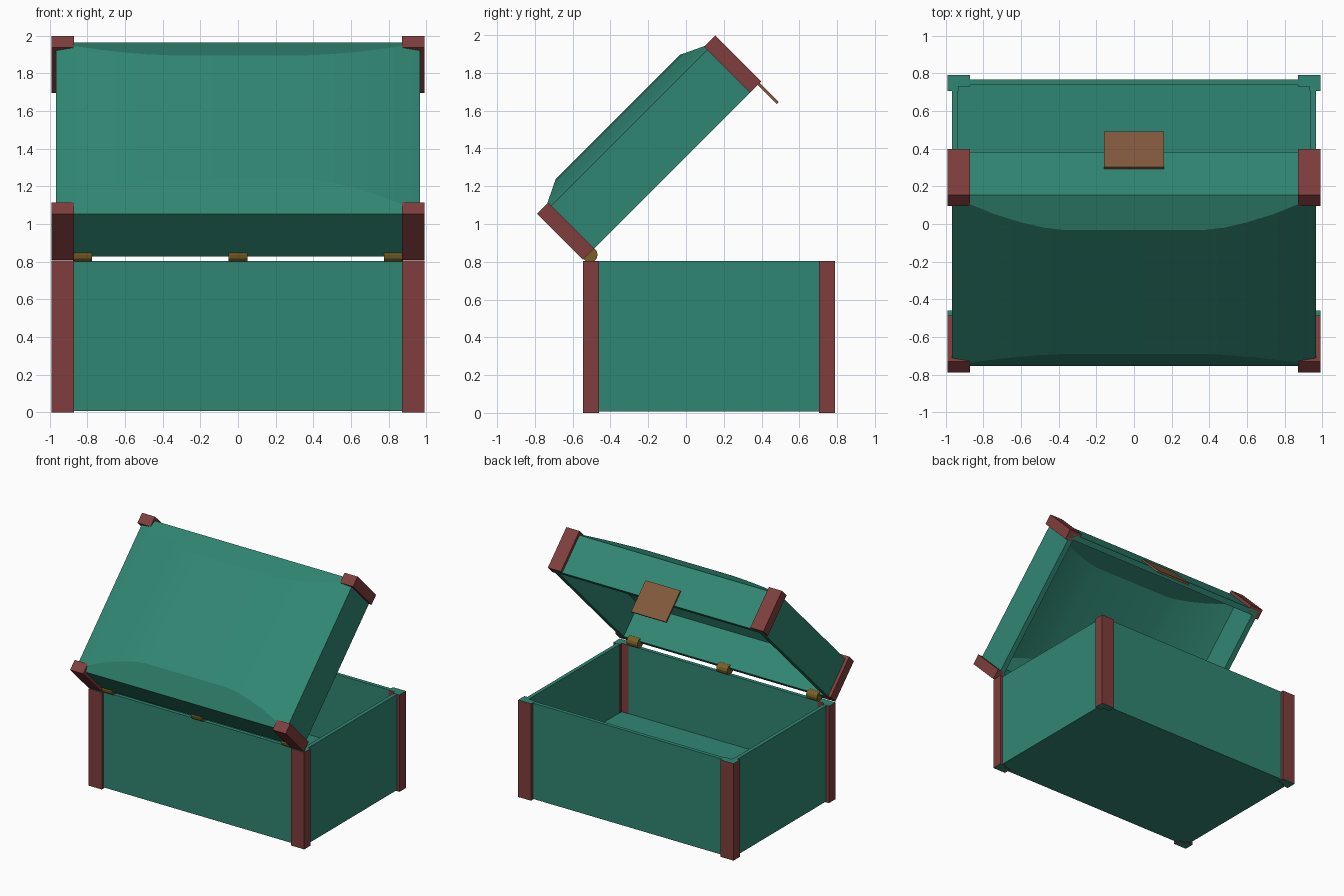
import bpy, bmesh, math
from mathutils import Matrix, Vector

if "Cube" in bpy.data.objects:
    bpy.data.objects.remove(bpy.data.objects["Cube"])


def material(name, rgb):
    m = bpy.data.materials.new(name)
    m.diffuse_color = (*rgb, 1)
    m.use_nodes = True
    m.node_tree.nodes["Principled BSDF"].inputs["Base Color"].default_value = m.diffuse_color
    return m


GREEN = material("green_paint", (0.03, 0.24, 0.17))
RED = material("red_trim", (0.21, 0.048, 0.045))
BROWN = material("brown_latch", (0.22, 0.10, 0.045))
GOLD = material("brass", (0.19, 0.115, 0.02))

# Lid space: y runs from hinge edge to opening edge, z is lid height
LID = Matrix.Translation((0, -0.545, 0.81)) @ Matrix.Rotation(math.radians(45), 4, 'X')
DEPTH = 1.335


def finish(bm, name, mats, matrix=Matrix()):
    bmesh.ops.recalc_face_normals(bm, faces=bm.faces[:])
    me = bpy.data.meshes.new(name)
    bm.to_mesh(me)
    bm.free()
    ob = bpy.data.objects.new(name, me)
    bpy.context.collection.objects.link(ob)
    for m in mats:
        me.materials.append(m)
    ob.matrix_world = matrix
    return ob


def add_box(bm, lo, hi):
    lo, hi = Vector(lo), Vector(hi)
    m = Matrix.Translation((lo + hi) / 2) @ Matrix.Diagonal((*(hi - lo), 1))
    return bmesh.ops.create_cube(bm, size=1, matrix=m)['verts']


# Base: box with a recessed interior
bm = bmesh.new()
add_box(bm, (-0.965, -0.52, 0.008), (0.965, 0.768, 0.803))
bm.normal_update()
top = max(bm.faces, key=lambda f: f.calc_center_median().z)
bmesh.ops.inset_region(bm, faces=[top], thickness=0.044)
well = bmesh.ops.extrude_face_region(bm, geom=[top])
bmesh.ops.translate(bm, vec=(0, 0, -0.568),
                    verts=[v for v in well['geom'] if isinstance(v, bmesh.types.BMVert)])
if top.is_valid:
    bmesh.ops.delete(bm, geom=[top], context='FACES_ONLY')
finish(bm, "chest_base", [GREEN])


def corner_trim(name, sx, front, height, y0, cap, mats, matrix=Matrix()):
    # L-shaped corner strip, mirrored into place
    t = 0.06
    def pos(x, y):
        return sx * x, y0 + (DEPTH - y if front else y)
    pts = [(0.99, 0), (0.87, 0), (0.87, t), (0.99 - t, t), (0.99 - t, 0.085), (0.99, 0.085)]
    bm = bmesh.new()
    face = bm.faces.new([bm.verts.new((*pos(*p), 0)) for p in pts])
    ext = bmesh.ops.extrude_face_region(bm, geom=[face])
    bmesh.ops.translate(bm, vec=(0, 0, height),
                        verts=[v for v in ext['geom'] if isinstance(v, bmesh.types.BMVert)])
    bm.normal_update()
    if len(mats) > 1:
        for f in bm.faces:
            f.material_index = int(abs(f.normal.z) > 0.9)
    if cap:
        a, b = pos(0.87, 0), pos(0.99, 0.085)
        add_box(bm, (min(a[0], b[0]), min(a[1], b[1]), height - 0.04),
                (max(a[0], b[0]), max(a[1], b[1]), height))
    finish(bm, name, mats, matrix)


for side, sx in (("left", -1), ("right", 1)):
    for end, front in (("hinge", False), ("opening", True)):
        corner_trim(f"base_corner_{end}_{side}", sx, front, 0.805, -0.545, False, [RED, GREEN])
        corner_trim(f"lid_corner_{end}_{side}", sx, front, 0.345, 0, True, [RED], LID)

# Lid: lofted hollow shell with a gently bulging top
half = [(0.965, 0), (0.87, 0.27), (0.74, 0.55), (0.6, 0.78), (0.48, 0.93), (0.37, 1)]
stations = [(-x, f) for x, f in half] + [(x, f) for x, f in reversed(half)]
bm = bmesh.new()


def lid_skin(d):
    a, b, h = 0.025 + d, 1.31 - d, 0.32 - d
    rings = []
    for x, f in stations:
        rise = h + 0.085 * f
        ring = [(a, 0), (a, h), (a + 0.175 * f, rise), (b - 0.18 * f, rise), (b, h), (b, 0)]
        rings.append([bm.verts.new((x * (1 - d / 0.965), y, z)) for y, z in ring])
    for p, q in zip(rings, rings[1:]):
        for i in range(5):
            bm.faces.new((p[i], p[i + 1], q[i + 1], q[i]))
    bm.faces.new(rings[0])
    bm.faces.new(rings[-1])
    return rings


outer, inner = lid_skin(0), lid_skin(0.045)
for i in range(len(stations) - 1):
    for k in (0, -1):
        bm.faces.new((outer[i][k], outer[i + 1][k], inner[i + 1][k], inner[i][k]))
for k in (0, -1):
    bm.faces.new((outer[k][0], outer[k][-1], inner[k][-1], inner[k][0]))
bmesh.ops.remove_doubles(bm, verts=bm.verts[:], dist=0.0005)
lid = finish(bm, "chest_lid", [GREEN], LID)
bpy.context.view_layer.objects.active = lid
lid.select_set(True)
bpy.ops.object.shade_smooth_by_angle(angle=math.radians(20))

# Latch plate hanging from the lid edge
bm = bmesh.new()
add_box(bm, (-0.16, 1.308, -0.142), (0.16, 1.324, 0.125))
finish(bm, "latch_plate", [BROWN], LID)

# Hinge barrels
for name, x in (("left", -0.825), ("middle", 0), ("right", 0.825)):
    bm = bmesh.new()
    bmesh.ops.create_cone(bm, cap_ends=True, segments=12, radius1=0.04, radius2=0.04, depth=0.1,
                          matrix=Matrix.Rotation(math.pi / 2, 4, 'Y'))
    finish(bm, f"hinge_{name}", [GOLD], Matrix.Translation((x, -0.508, 0.837)))
